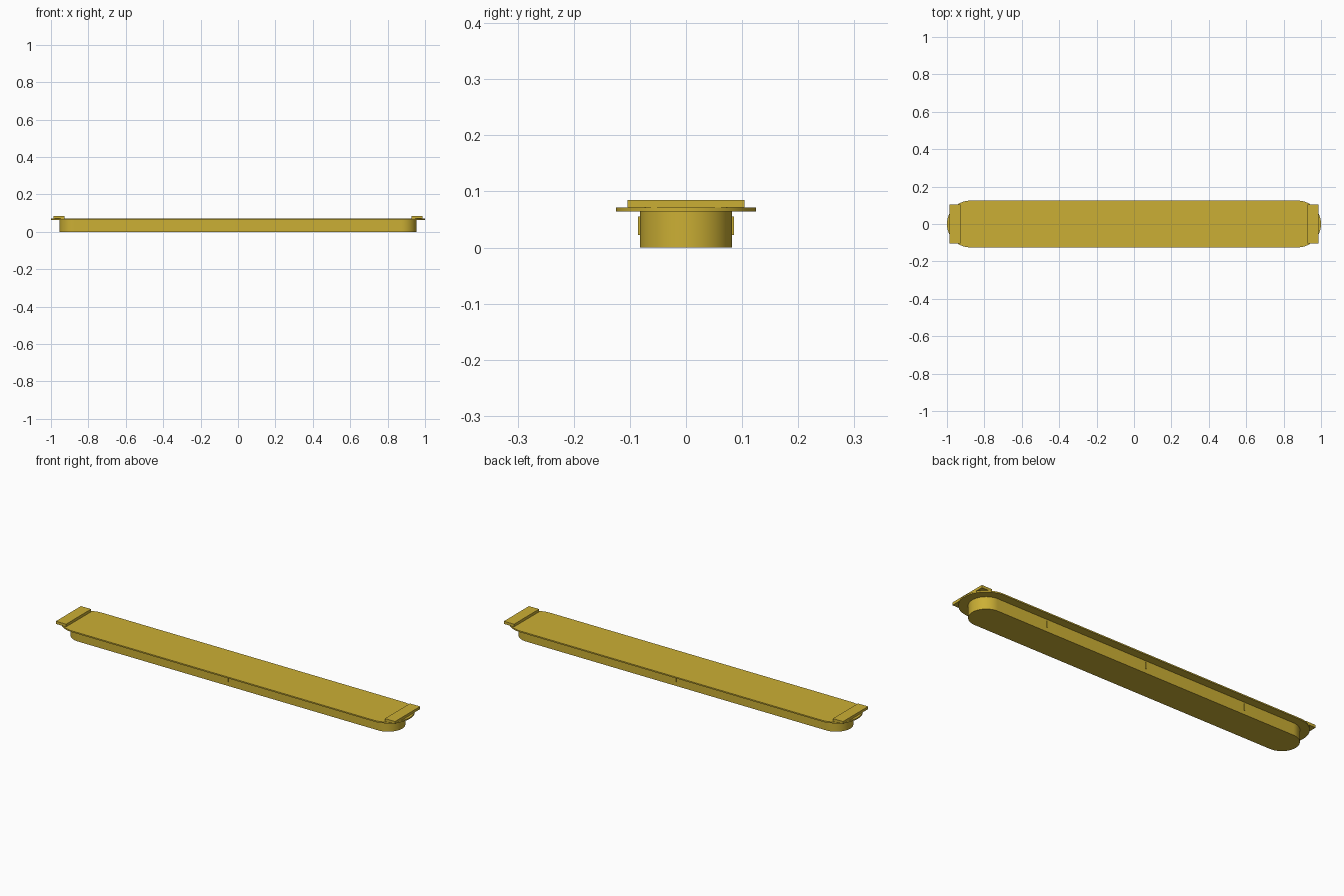
import bpy, bmesh, math

if "Cube" in bpy.data.objects:
    bpy.data.objects.remove(bpy.data.objects["Cube"])

gold = bpy.data.materials.new("gold")
gold.diffuse_color = (0.60, 0.43, 0.035, 1)
gold.use_nodes = True
gold.node_tree.nodes["Principled BSDF"].inputs["Base Color"].default_value = gold.diffuse_color


def finish(name, bm):
    bmesh.ops.recalc_face_normals(bm, faces=bm.faces)
    mesh = bpy.data.meshes.new(name)
    bm.to_mesh(mesh)
    bm.free()
    mesh.materials.append(gold)
    obj = bpy.data.objects.new(name, mesh)
    bpy.context.collection.objects.link(obj)
    return obj


def stadium(name, half_len, radius, z0, z1, steps=32):
    """Upright slab with fully rounded ends."""
    bm = bmesh.new()
    verts = []
    for side in (1, -1):
        for i in range(steps + 1):
            a = -math.pi / 2 + math.pi * i / steps
            verts.append(bm.verts.new((side * (half_len - radius + radius * math.cos(a)),
                                       side * radius * math.sin(a), z0)))
    base = bm.faces.new(verts)
    top = bmesh.ops.extrude_face_region(bm, geom=[base], use_keep_orig=True)["geom"]
    bmesh.ops.translate(bm, vec=(0, 0, z1 - z0),
                        verts=[g for g in top if isinstance(g, bmesh.types.BMVert)])
    obj = finish(name, bm)
    bpy.context.view_layer.objects.active = obj
    obj.select_set(True)
    bpy.ops.object.shade_smooth_by_angle(angle=math.radians(30))
    obj.select_set(False)
    return obj


def box(name, lo, hi):
    bm = bmesh.new()
    bmesh.ops.create_cube(bm, size=1)
    for v in bm.verts:
        v.co = [lo[k] if v.co[k] < 0 else hi[k] for k in range(3)]
    return finish(name, bm)


# Main body and the thin flange on top of it
stadium("body", 0.955, 0.082, 0.0, 0.064)
stadium("flange", 1.0, 0.125, 0.064, 0.071)

# Raised strips across both ends
box("right_end_strip", (0.927, -0.104, 0.071), (0.986, 0.104, 0.085))
box("left_end_strip", (-0.986, -0.104, 0.071), (-0.927, 0.104, 0.085))

# Small upright ribs along both long sides
for x in (-0.583, 0.0, 0.583):
    for s in (-1, 1):
        ys = sorted((s * 0.080, s * 0.0855))
        box("side_rib", (x - 0.002, ys[0], 0.022), (x + 0.002, ys[1], 0.055))
